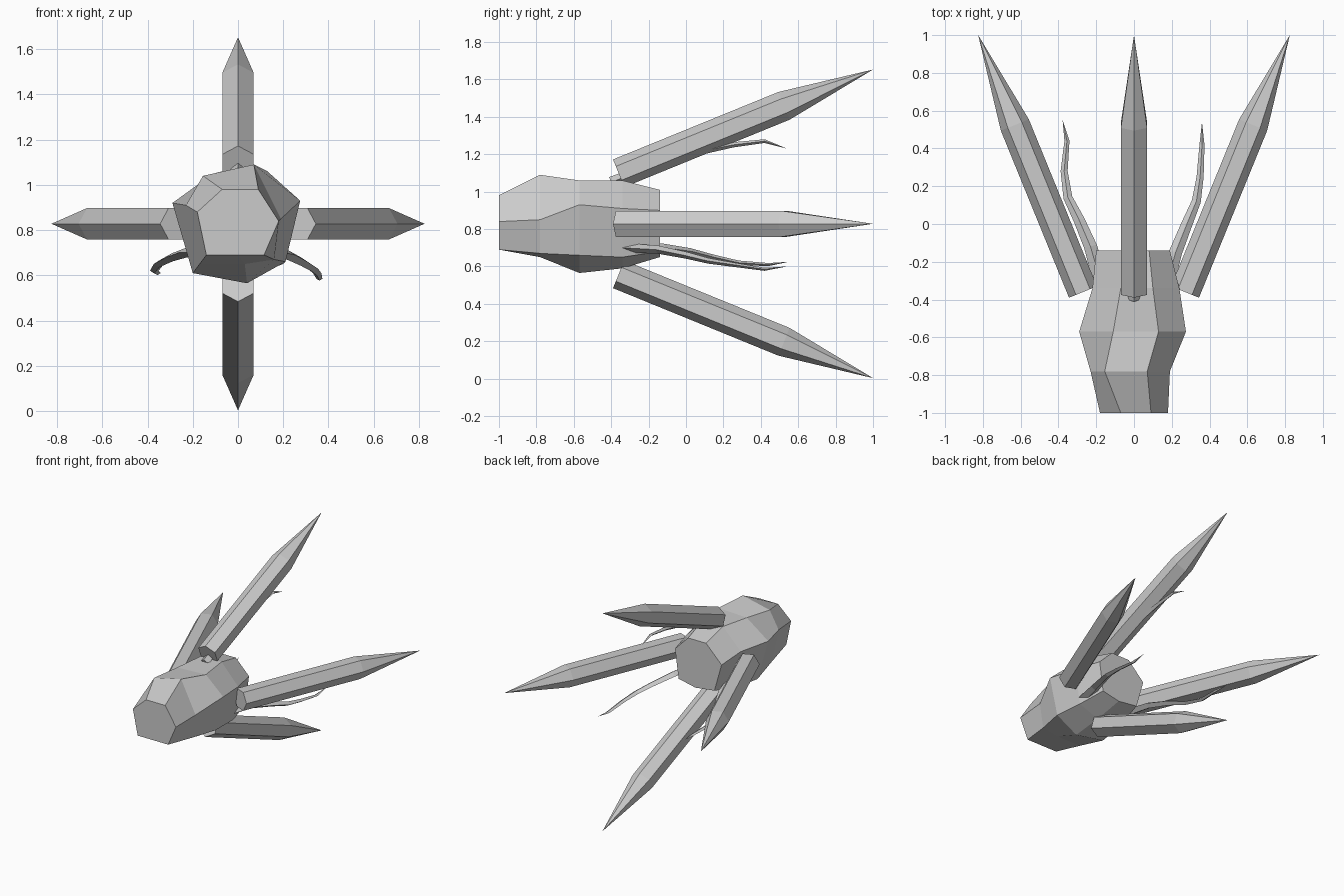
import bpy
import bmesh
import math
from mathutils import Vector, Matrix

default_cube = bpy.data.objects.get("Cube")
if default_cube:
    bpy.data.objects.remove(default_cube, do_unlink=True)

AXIS_HEIGHT = 0.828


def make_material(name, colour):
    material = bpy.data.materials.new(name)
    material.use_nodes = True
    material.diffuse_color = colour
    material.node_tree.nodes["Principled BSDF"].inputs["Base Color"].default_value = colour
    return material


GREY = make_material("plain grey", (0.6, 0.6, 0.6, 1))


def loft(name, rings, tip=None):
    """Skin a list of equal rings with quads and close both ends."""
    bm = bmesh.new()
    loops = [[bm.verts.new(point) for point in ring] for ring in rings]
    count = len(loops[0])
    for first, second in zip(loops, loops[1:]):
        for i in range(count):
            j = (i + 1) % count
            bm.faces.new((first[i], first[j], second[j], second[i]))
    bm.faces.new(loops[0])
    if tip is None:
        bm.faces.new(loops[-1])
    else:
        end = bm.verts.new(tip)
        for i in range(count):
            bm.faces.new((loops[-1][i], loops[-1][(i + 1) % count], end))
    bmesh.ops.recalc_face_normals(bm, faces=bm.faces)
    mesh = bpy.data.meshes.new(name)
    bm.to_mesh(mesh)
    bm.free()
    mesh.materials.append(GREY)
    obj = bpy.data.objects.new(name, mesh)
    bpy.context.collection.objects.link(obj)
    return obj


# Faceted rock-like body: seven-sided sections from front to back
sections = {
    -1.0: [(-.07, .98), (.09, .98), (.18, .84), (.115, .69), (0, .69), (-.14, .69), (-.18, .88)],
    -.78: [(-.155, 1.04), (.07, 1.09), (.19, .85), (.16, .67), (.03, .65), (-.17, .65), (-.23, .91)],
    -.57: [(-.11, 1.05), (.13, 1.06), (.275, .93), (.21, .66), (.04, .565), (-.2, .61), (-.29, .92)],
    -.34: [(-.07, 1.06), (.1, 1.06), (.24, .91), (.2, .65), (.04, .59), (-.17, .62), (-.22, .91)],
    -.14: [(-.07, 1.01), (.08, 1.01), (.19, .9), (.16, .68), (.02, .65), (-.14, .67), (-.2, .88)],
}
loft("body", [[(x, y, z) for x, z in ring] for y, ring in sections.items()])


# Four hexagonal spikes fanning backwards around the body
def spike(name, turn):
    base = Vector((0, -0.36, 0.27))
    tip = Vector((0, 1, 0.825))
    along = (tip - base).normalized()
    side = Vector((1, 0, 0))
    outward = side.cross(along)
    spin = Matrix.Rotation(turn, 3, "Y")
    lift = Vector((0, 0, AXIS_HEIGHT))
    rings = []
    for fraction in (0, 0.65):
        centre = base.lerp(tip, fraction)
        ring = []
        for i in range(6):
            angle = i * math.tau / 6
            corner = 0.08 * (outward * math.cos(angle) + side * math.sin(angle))
            ring.append(spin @ (centre + corner) + lift)
        rings.append(ring)
    loft(name, rings, spin @ tip + lift)


for step, place in enumerate(("top", "left", "bottom", "right")):
    spike(place + "_spike", step * math.pi / 2)


# Thin wavy tendrils that trail behind the body and taper to a point
def tendril(name, path, width, height):
    points = [Vector(p) for p in path]
    rings = []
    for i, point in enumerate(points[:-1]):
        taper = 1 - 0.8 * i / (len(points) - 1)
        along = (points[i + 1] - points[max(i - 1, 0)]).normalized()
        side = along.cross(Vector((0, 0, 1))).normalized()
        up = side.cross(along)
        rings.append([point + taper * (side * a * width + up * b * height)
                      for a, b in ((1, 0), (0, 1), (-1, 0), (0, -1))])
    loft(name, rings, points[-1])


tendril("left_tendril", [(.17, -.33, .7), (.22, -.15, .69), (.28, 0, .66), (.33, .12, .63),
                         (.35, .25, .61), (.36, .42, .585), (.36, .54, .6)], .04, .025)
tendril("right_tendril", [(-.17, -.33, .7), (-.23, -.12, .7), (-.29, .02, .68), (-.35, .14, .65),
                          (-.37, .28, .62), (-.355, .44, .61), (-.378, .55, .625)], .04, .025)
tendril("top_tendril", [(0, -.4, 1.05), (0, -.3, 1.09), (0, -.1, 1.16), (0, .1, 1.22),
                        (0, .25, 1.25), (0, .42, 1.27), (0, .54, 1.23)], .035, .03)
